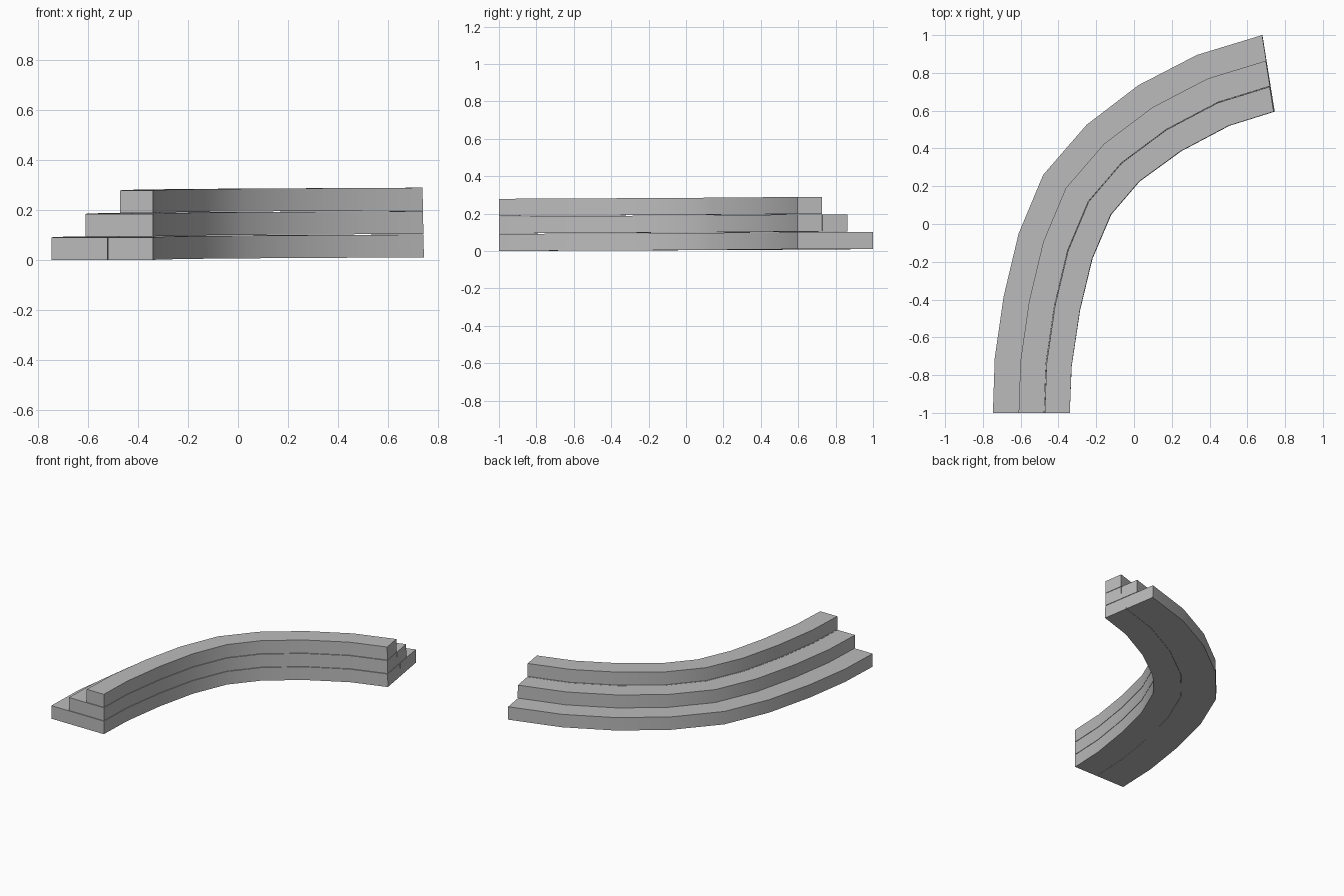
import bpy
import bmesh
import math
from mathutils import Vector

cube = bpy.data.objects.get("Cube")
if cube:
    bpy.data.objects.remove(cube, do_unlink=True)

# Plain grey stone
stone = bpy.data.materials.new("grey_stone")
stone.use_nodes = True
GREY = (0.5, 0.5, 0.5, 1)
stone.diffuse_color = GREY
stone.node_tree.nodes["Principled BSDF"].inputs["Base Color"].default_value = GREY

# Outer and inner edges of the curved footprint
OUTER = [(-.747, -1), (-.737, -.71), (-.69, -.385), (-.61, -.05), (-.48, .26),
         (-.25, .525), (.025, .735), (.335, .895), (.68, 1)]
INNER = [(-.34, -1), (-.33, -.755), (-.285, -.455), (-.22, -.185), (-.12, .05),
         (.03, .225), (.25, .385), (.505, .52), (.745, .595)]
LAYER = 0.094
GAP = 0.003


def curved_strip(name, level, start, end):
    """Sweep a rectangular section between two fractions of the width."""
    bm = bmesh.new()
    rings = []
    for i, (o, n) in enumerate(zip(OUTER, INNER)):
        u = i / (len(OUTER) - 1)
        o, n = Vector((*o, 0)), Vector((*n, 0))
        ring = []
        for t, up in ((start, 0), (end, 0), (end, 1), (start, 1)):
            z = level * LAYER + up * (LAYER - GAP)
            p = o.lerp(n, t)
            # slight climb and lean toward the far end
            p += Vector((-0.02 * z * u, 0, z + 0.011 * u))
            ring.append(bm.verts.new(p))
        rings.append(ring)
    for a, b in zip(rings, rings[1:]):
        for k in range(4):
            j = (k + 1) % 4
            bm.faces.new((a[k], a[j], b[j], b[k]))
    bm.faces.new(rings[0])
    bm.faces.new(rings[-1])
    bmesh.ops.recalc_face_normals(bm, faces=bm.faces)
    mesh = bpy.data.meshes.new(name)
    bm.to_mesh(mesh)
    bm.free()
    mesh.materials.append(stone)
    obj = bpy.data.objects.new(name, mesh)
    bpy.context.collection.objects.link(obj)
    bpy.ops.object.select_all(action='DESELECT')
    obj.select_set(True)
    bpy.context.view_layer.objects.active = obj
    bpy.ops.object.shade_smooth_by_angle(angle=math.radians(30))


# Three stepped tiers
curved_strip("bottom_step_outer", 0, 0, 0.552)
curved_strip("bottom_step_inner", 0, 0.556, 1)
curved_strip("middle_step_outer", 1, 0.335, 0.667)
curved_strip("middle_step_inner", 1, 0.671, 1)
curved_strip("top_step", 2, 0.675, 1)
